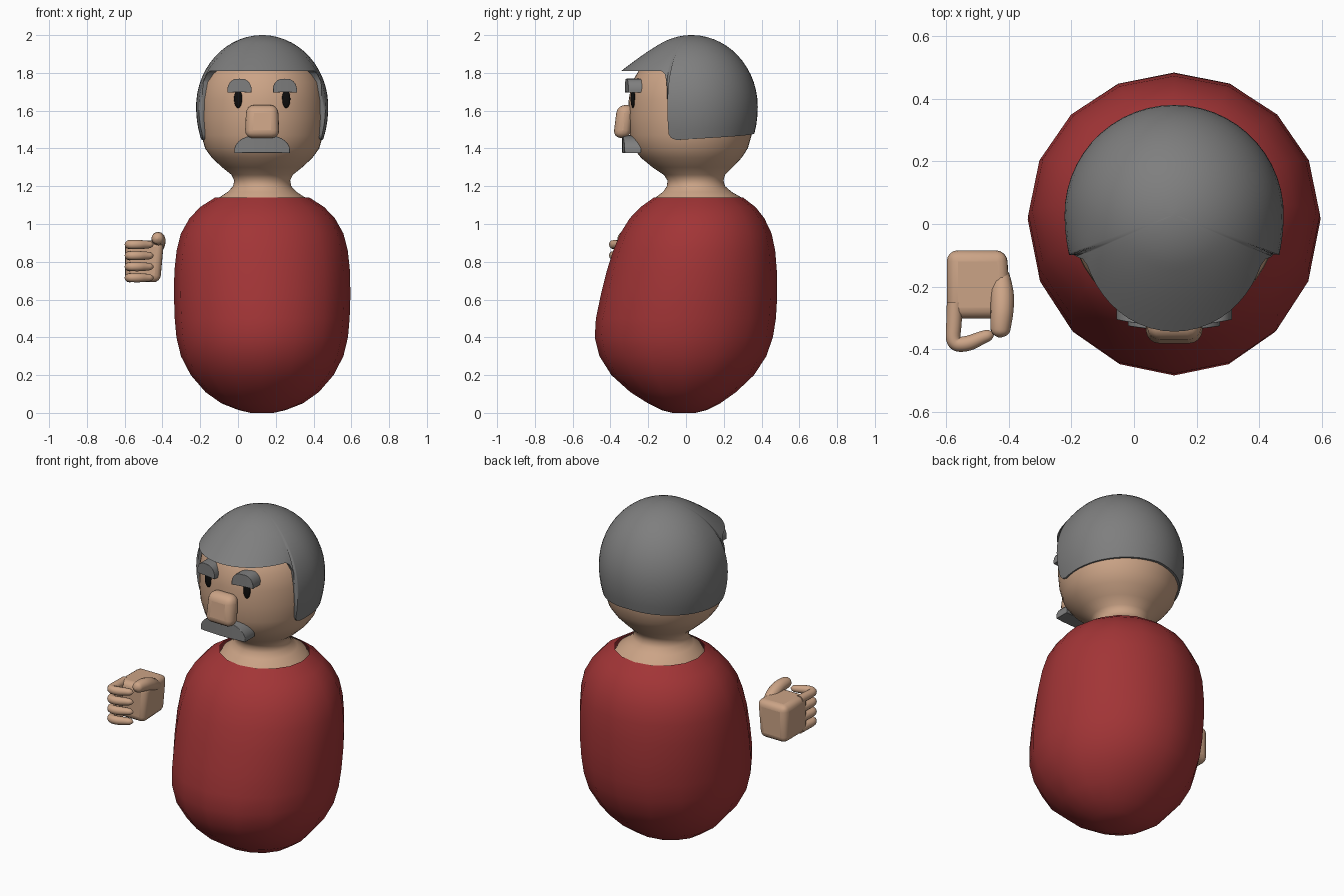
import bpy, bmesh, math
from mathutils import Vector

cube = bpy.data.objects.get("Cube")
if cube:
    bpy.data.objects.remove(cube, do_unlink=True)

CX = 0.128  # centre line of the body and head


def material(name, rgb):
    m = bpy.data.materials.new(name)
    m.use_nodes = True
    m.diffuse_color = (*rgb, 1)
    bsdf = m.node_tree.nodes["Principled BSDF"]
    bsdf.inputs["Base Color"].default_value = (*rgb, 1)
    bsdf.inputs["Roughness"].default_value = 0.8
    return m


SKIN = material("skin", (0.60, 0.37, 0.24))
HAIR = material("grey hair", (0.21, 0.21, 0.21))
SHIRT = material("red shirt", (0.36, 0.035, 0.037))
BLACK = material("black eye", (0.004, 0.004, 0.004))


def finish(name, bm, mat, angle=40, bevel=0, subdivide=0):
    bmesh.ops.recalc_face_normals(bm, faces=bm.faces)
    mesh = bpy.data.meshes.new(name)
    bm.to_mesh(mesh)
    bm.free()
    obj = bpy.data.objects.new(name, mesh)
    bpy.context.collection.objects.link(obj)
    mesh.materials.append(mat)
    if bevel:
        b = obj.modifiers.new("Rounding", 'BEVEL')
        b.width, b.segments, b.limit_method = bevel, 4, 'ANGLE'
    if subdivide:
        s = obj.modifiers.new("Smoothing", 'SUBSURF')
        s.levels = s.render_levels = subdivide
    bpy.ops.object.select_all(action='DESELECT')
    obj.select_set(True)
    bpy.context.view_layer.objects.active = obj
    bpy.ops.object.shade_smooth_by_angle(angle=math.radians(angle))
    return obj


def loft(name, sections, mat, cap_start=True, cap_end=True, **kw):
    """Skin a row of closed loops with quads."""
    bm = bmesh.new()
    rings = [[bm.verts.new(p) for p in s] for s in sections]
    for a, b in zip(rings, rings[1:]):
        for i in range(len(a)):
            j = (i + 1) % len(a)
            bm.faces.new((a[i], a[j], b[j], b[i]))
    if cap_start:
        bm.faces.new(rings[0])
    if cap_end:
        bm.faces.new(rings[-1])
    return finish(name, bm, mat, **kw)


def ring(cy, z, rx, ry, n):
    return [(CX + rx * math.sin(t), cy - ry * math.cos(t), z)
            for t in (math.tau * i / n for i in range(n))]


# Shirt: sixteen-sided, belly leaning forward (z, half width, y front, y back)
shirt = [(0, .06, -.07, .05), (.015, .125, -.13, .11), (.05, .215, -.2, .18),
         (.11, .3, -.295, .265), (.2, .378, -.395, .36), (.3, .43, -.458, .425),
         (.4, .454, -.483, .46), (.5, .463, -.477, .476), (.62, .467, -.452, .483),
         (.75, .465, -.42, .481), (.86, .453, -.385, .472), (.95, .43, -.348, .453),
         (1.03, .385, -.298, .415), (1.09, .328, -.24, .368), (1.14, .25, -.17, .302)]
loft("shirt_body", [ring((f + b) / 2, z, w, (b - f) / 2, 16) for z, w, f, b in shirt],
     SHIRT, cap_end=False, angle=60)

# Head and neck in one turned profile (z, radius, y centre)
head = [(1.1, .25, .066), (1.14, .228, .066), (1.17, .182, .06), (1.2, .154, .053),
        (1.23, .148, .05), (1.26, .162, .045), (1.3, .212, .035), (1.35, .266, .028),
        (1.4, .302, .025), (1.47, .322, .025), (1.56, .33, .025), (1.66, .328, .025),
        (1.75, .312, .025), (1.82, .27, .025), (1.9, .18, .025), (1.94, .05, .025)]
loft("head_and_neck", [ring(y, z, r, r, 48) for z, r, y in head], SKIN, angle=60)


# Hair: dome whose hem steps from fringe to sideburn and which peaks forward
def hair_radius(z, a):
    b = 0.38 if z > 1.62 else 0.45
    r = 0.35 * math.sqrt(max(0, 1 - ((z - 1.62) / b) ** 2))
    peak = min(1, max(0, (1.95 - z) / 0.14)) ** 1.5
    return r + 0.07 * max(0, math.cos(a)) ** 2 * peak


def hair_hem(deg):
    steps = [(0, 1.81), (60, 1.81), (64, 1.795), (67, 1.75), (69, 1.475),
             (71, 1.455), (76, 1.445), (180, 1.48)]
    for (a, za), (b, zb) in zip(steps, steps[1:]):
        if deg <= b:
            return za + (zb - za) * (deg - a) / (b - a)


half = list(range(0, 60, 6)) + [60, 62, 64, 66, 67, 69, 70, 71, 73, 76] + list(range(82, 180, 7))
angles = half + [180] + [360 - d for d in reversed(half[1:])]
rows = 18
sections = [[] for _ in range(rows + 1)]
for deg in angles:
    a = math.radians(deg)
    hem = hair_hem(min(deg, 360 - deg))
    for k, loop in enumerate(sections):
        if k == 0:      # inner edge of the hem
            z, r = hem, 0.27
        else:
            z = hem + (2 - hem) * math.sin((k - 1) / (rows - 0.8) * math.pi / 2)
            r = hair_radius(z, a)
        loop.append((CX + r * math.sin(a), 0.03 - r * math.cos(a), z))
loft("hair", sections, HAIR, cap_start=False, angle=50)


# Brows and moustache: curved plates with a domed top
def domed_plate(name, x, half_width, bottom, height, front, back, droop):
    loops = []
    for i in range(17):
        u = -math.cos(math.pi * i / 16)
        px = x + half_width * u
        curve = 0.6 * (px - CX) ** 2
        lo = bottom - droop * u * u
        hi = bottom + height * (0.2 + 0.8 * (1 - abs(u) ** 3) ** 0.6)
        loops.append([(px, front + curve, lo), (px, front + curve, hi),
                      (px, back + curve, hi), (px, back + curve, lo)])
    loft(name, loops, HAIR, bevel=0.008)


def ball(name, centre, size, mat):
    bm = bmesh.new()
    bmesh.ops.create_uvsphere(bm, u_segments=20, v_segments=12, radius=1)
    bmesh.ops.scale(bm, vec=size, verts=bm.verts)
    bmesh.ops.translate(bm, vec=centre, verts=bm.verts)
    return finish(name, bm, mat, angle=80)


for side, s in (("right", -1), ("left", 1)):
    domed_plate(side + "_eyebrow", CX + s * 0.12, 0.064, 1.698, 0.071, -.325, -.25, .003)
    ball(side + "_eye", (CX + s * 0.127, -0.281, 1.662), (0.022, 0.012, 0.048), BLACK)
domed_plate("moustache", CX, 0.147, 1.377, 0.093, -.338, -.25, .002)


# Rounded blocks: a cube moved corner by corner, then smoothed
def rounded_block(name, lo, hi, mat, bevel, taper=None):
    bm = bmesh.new()
    bmesh.ops.create_cube(bm, size=1)
    lo, hi = Vector(lo), Vector(hi)
    for v in bm.verts:
        p = v.co + Vector((0.5, 0.5, 0.5))
        v.co = Vector([lo[i] + (hi[i] - lo[i]) * p[i] for i in range(3)])
        if taper:
            v.co += Vector(taper(p))
    return finish(name, bm, mat, angle=60, bevel=bevel)


rounded_block("nose", (0.036, -0.386, 1.455), (0.22, -0.295, 1.63), SKIN, 0.042,
              lambda p: ((0.5 - p.x) * 0.016 * p.z, 0.022 * p.z, 0))

# Right fist: palm, four curled fingers and a thumb on top
rounded_block("palm", (-0.597, -0.302, 0.692), (-0.39, -0.084, 0.912), SKIN, 0.035,
              lambda p: (-0.02 * p.x * (1 - p.z) - 0.012 * p.x * p.y, 0, 0))


def tube(name, points, radius):
    curve = bpy.data.curves.new(name, 'CURVE')
    curve.dimensions = '3D'
    curve.bevel_depth, curve.bevel_resolution = radius, 4
    curve.use_fill_caps = True
    spline = curve.splines.new('NURBS')
    spline.points.add(len(points) - 1)
    for p, (x, y, z, r) in zip(spline.points, points):
        p.co, p.radius = (x, y, z, 1), r
    spline.order_u, spline.use_endpoint_u, spline.resolution_u = 3, True, 6
    temp = bpy.data.objects.new(name, curve)
    bpy.context.collection.objects.link(temp)
    mesh = bpy.data.meshes.new_from_object(temp.evaluated_get(bpy.context.evaluated_depsgraph_get()))
    bpy.data.objects.remove(temp, do_unlink=True)
    bm = bmesh.new()
    bm.from_mesh(mesh)
    mesh.materials.clear()
    return finish(name, bm, SKIN, angle=80)


finger = [(-.572, -.25, 1), (-.573, -.31, 1), (-.58, -.385, .9), (-.53, -.383, 1),
          (-.485, -.362, .85), (-.455, -.352, .7), (-.447, -.35, .1)]
for i, name in enumerate(("index", "middle", "ring", "little")):
    z = 0.891 - 0.0585 * i
    tube(name + "_finger", [(x, y, z, r) for x, y, r in finger], 0.025)

tube("thumb", [(-.425, -.16, .87, .8), (-.42, -.21, .895, 1.1), (-.42, -.27, .92, 1.1),
               (-.425, -.32, .925, 1), (-.427, -.355, .922, .85), (-.427, -.362, .921, .1)], 0.034)
